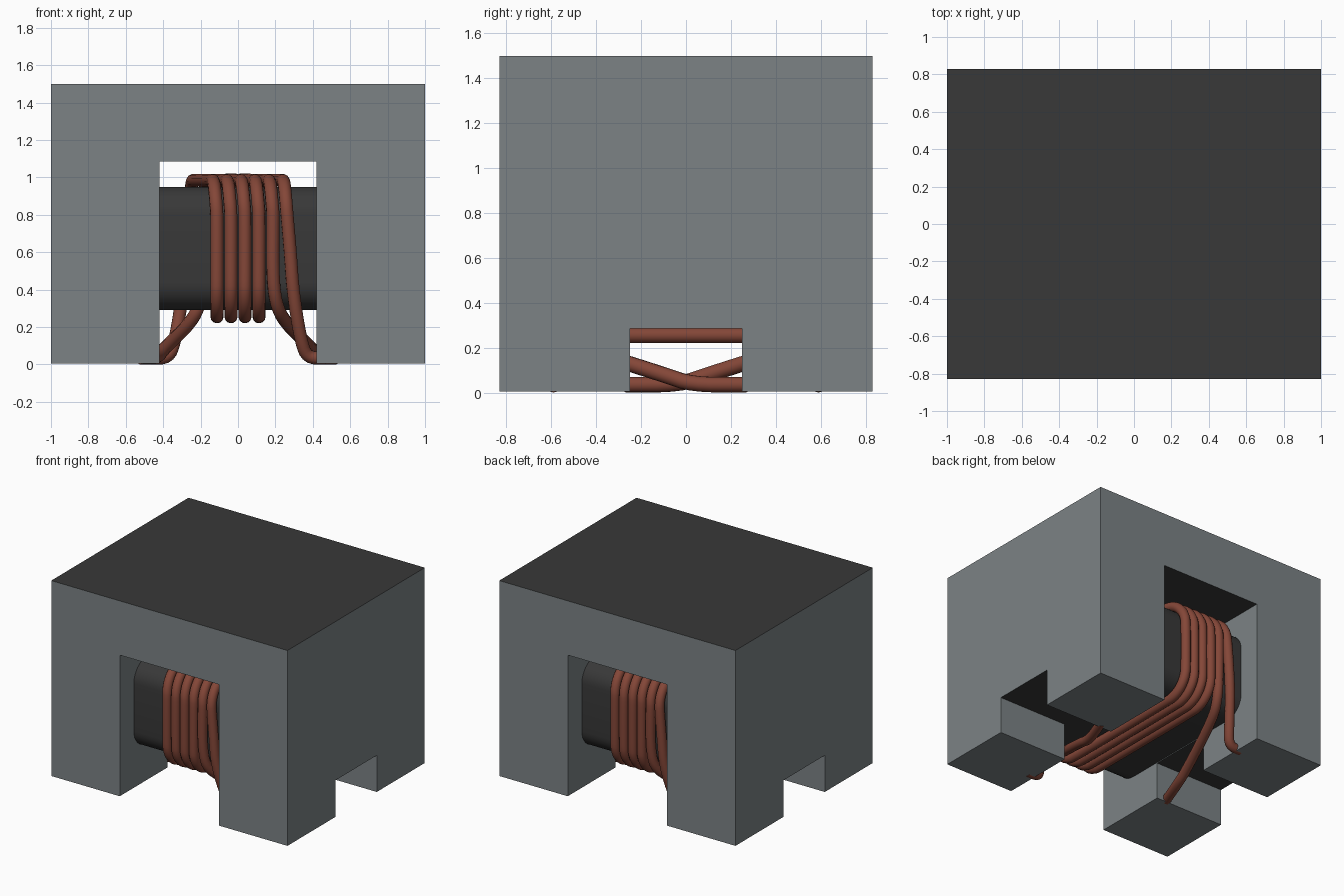
import bpy, bmesh, math
from mathutils import Vector

old = bpy.data.objects.get("Cube")
if old:
    bpy.data.objects.remove(old, do_unlink=True)


def material(name, rgb):
    m = bpy.data.materials.new(name)
    m.use_nodes = True
    m.diffuse_color = (*rgb, 1)
    m.node_tree.nodes["Principled BSDF"].inputs["Base Color"].default_value = (*rgb, 1)
    return m


grey = material("side grey", (0.2, 0.225, 0.235))
dark = material("dark ferrite", (0.04, 0.04, 0.04))
copper = material("enamelled copper", (0.23, 0.062, 0.039))


def box(name, lo, hi, mats=(), bevel=0):
    """Box between two corners, optionally rounding the edges along x."""
    lo, hi = Vector(lo), Vector(hi)
    bm = bmesh.new()
    bmesh.ops.create_cube(bm, size=1)
    for v in bm.verts:
        v.co = (lo + hi) / 2 + v.co * (hi - lo)
    if bevel:
        along_x = [e for e in bm.edges if abs(e.verts[0].co.x - e.verts[1].co.x) > 0.1]
        bmesh.ops.bevel(bm, geom=along_x, offset=bevel, segments=8, profile=0.5, affect='EDGES')
    mesh = bpy.data.meshes.new(name)
    bm.to_mesh(mesh)
    bm.free()
    ob = bpy.data.objects.new(name, mesh)
    bpy.context.collection.objects.link(ob)
    for m in mats:
        mesh.materials.append(m)
    return ob


def activate(ob):
    bpy.ops.object.select_all(action='DESELECT')
    ob.select_set(True)
    bpy.context.view_layer.objects.active = ob


# Outer housing with a tall tunnel front to back and a low one side to side
housing = box("housing", (-1, -0.83, 0.005), (1, 0.83, 1.5), (grey, dark))
cutters = [box("window_cutter", (-0.42, -1, -0.5), (0.42, 1, 1.085)),
           box("notch_cutter", (-1.5, -0.25, -0.6), (1.5, 0.25, 0.285))]
activate(housing)
for c in cutters:
    c.hide_render = True
    mod = housing.modifiers.new(c.name, 'BOOLEAN')
    mod.operation, mod.solver, mod.object = 'DIFFERENCE', 'EXACT', c
    bpy.ops.object.modifier_apply(modifier=mod.name)
for c in cutters:
    bpy.data.objects.remove(c, do_unlink=True)

# Top and tunnel ceilings are dark, everything else is grey
for p in housing.data.polygons:
    ceiling = p.normal.z < -0.5 and p.center.z > 0.1
    p.material_index = int(p.normal.z > 0.5 or ceiling)

# Rounded winding core
core = box("winding_core", (-0.425, -0.66, 0.29), (0.425, 0.66, 0.95), (dark,), 0.15)
activate(core)
bpy.ops.object.shade_smooth_by_angle(angle=math.radians(35))

# Winding dimensions
WIRE = 0.035
HALF_Y = 0.66 + WIRE
LOW, HIGH = 0.29 - WIRE, 0.95 + WIRE
R = 0.15 + WIRE
PITCH = 0.075


def corner(y_sign, z_sign, x0, x1, start, end):
    """Arc around one core corner while x drifts from x0 to x1."""
    cy = y_sign * (HALF_Y - R)
    cz = HIGH - R if z_sign > 0 else LOW + R
    pts = []
    for i in range(7):
        t = i / 6
        a = math.radians(start + (end - start) * t)
        pts.append(Vector((x0 + (x1 - x0) * t, cy + R * math.cos(a), cz + R * math.sin(a))))
    return pts


def over(x):
    """Front face, across the top and down the back, shifting two pitches."""
    s = 2 * PITCH
    return corner(-1, 1, x, x - 0.15 * s, 180, 90) + corner(1, 1, x - 0.85 * s, x - s, 90, 0)


def under(x):
    return corner(1, -1, x, x, 0, -90) + corner(-1, -1, x, x, -90, -180)


def smooth(pts):
    """Corner cutting, keeping both ends."""
    out = [pts[0]]
    for a, b in zip(pts, pts[1:]):
        out += [a.lerp(b, 0.25), a.lerp(b, 0.75)]
    return out + [pts[-1]]


# One wire: short front lead, three turns, long lead crossing below the core
path = [Vector(p) for p in ((0.47, -0.59, WIRE), (0.37, -0.59, WIRE), (0.335, -0.63, 0.13),
                            (0.295, -0.69, 0.38), (0.28, -HALF_Y, 0.6))]
x = 3.5 * PITCH
for turn in range(3):
    path += over(x)
    x -= 2 * PITCH
    if turn < 2:
        path += under(x)
path += [Vector(p) for p in ((-0.185, HALF_Y, 0.5), (-0.2, 0.67, 0.33), (-0.25, 0.56, 0.225),
                             (-0.4, 0.1, 0.08), (-0.43, -0.03, WIRE), (-0.52, -0.27, WIRE))]
path = smooth(smooth(path))

# The second wire is the first turned half way round
for name, sign in (("first_wire", 1), ("second_wire", -1)):
    curve = bpy.data.curves.new(name, 'CURVE')
    curve.dimensions = '3D'
    curve.bevel_depth = WIRE
    curve.bevel_resolution = 4
    curve.use_fill_caps = True
    spline = curve.splines.new('POLY')
    spline.points.add(len(path) - 1)
    for point, p in zip(spline.points, path):
        point.co = (sign * p.x, sign * p.y, p.z, 1)
    spline.use_smooth = True
    curve.materials.append(copper)
    bpy.context.collection.objects.link(bpy.data.objects.new(name, curve))
